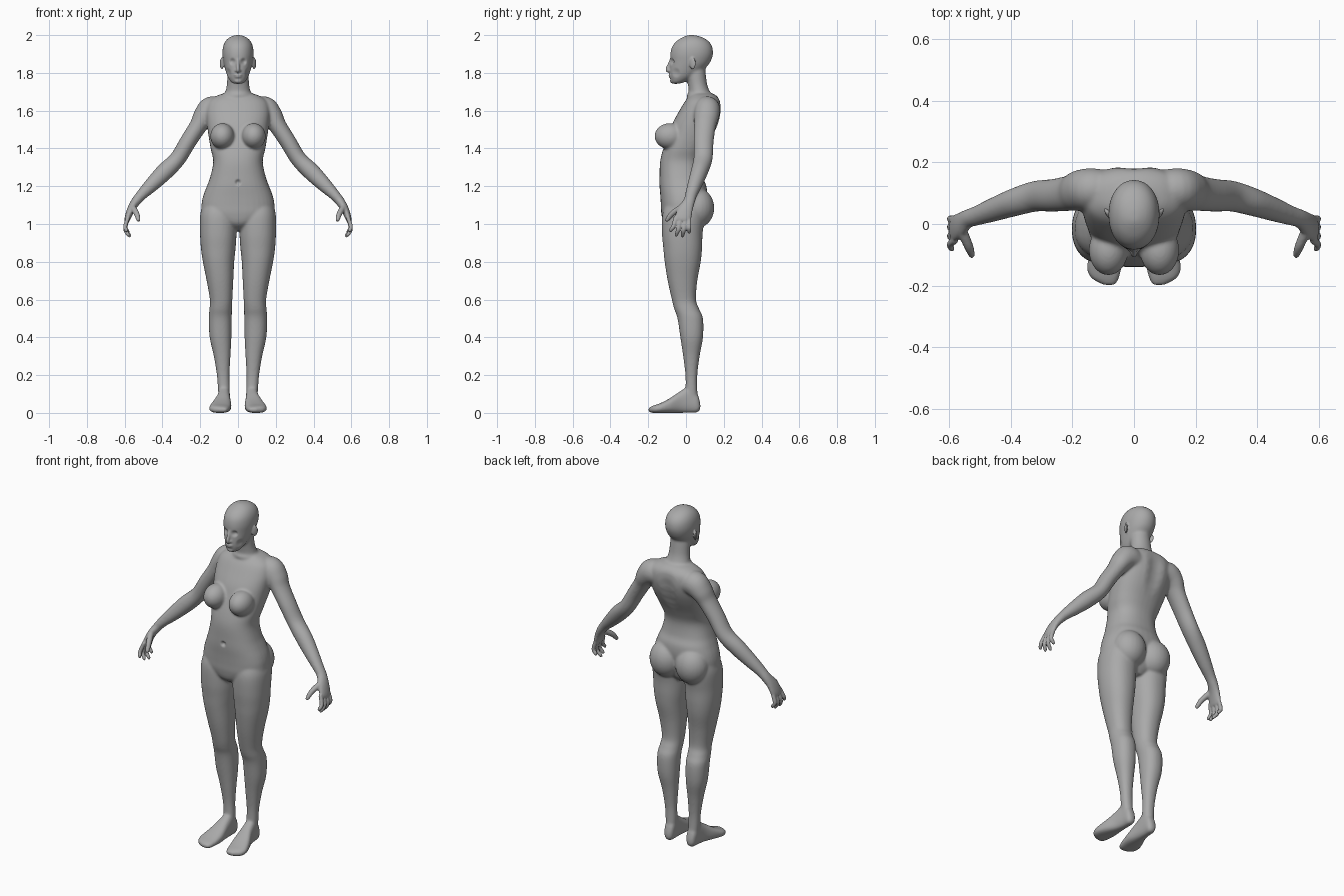
import bpy, bmesh, math
from mathutils import Vector, Matrix

SIDES = 36


def spline(rows, steps=5):
    """Catmull-Rom through rows of numbers."""
    out = []
    for i in range(len(rows) - 1):
        a, b, c, d = (rows[max(0, min(len(rows) - 1, i + k))] for k in (-1, 0, 1, 2))
        for s in range(steps):
            t = s / steps
            out.append([q + 0.5 * t * (r - p + t * (2 * p - 5 * q + 4 * r - s4 + t * (3 * (q - r) + s4 - p)))
                        for p, q, r, s4 in zip(a, b, c, d)])
    out.append(list(rows[-1]))
    return out


def skin(bm, rings):
    vs = [[bm.verts.new(p) for p in ring] for ring in rings]
    n = len(vs[0])
    faces = [bm.faces.new(vs[0]), bm.faces.new(vs[-1])]
    for a, b in zip(vs, vs[1:]):
        for i in range(n):
            j = (i + 1) % n
            faces.append(bm.faces.new((a[i], a[j], b[j], b[i])))
    bmesh.ops.recalc_face_normals(bm, faces=faces)


def oval(power):
    pts = []
    for i in range(SIDES):
        c, s = math.cos(2 * math.pi * i / SIDES), math.sin(2 * math.pi * i / SIDES)
        pts.append((math.copysign(abs(c) ** (2 / power), c), math.copysign(abs(s) ** (2 / power), s)))
    return pts


def loft(bm, rows, side=1, power=2.2, along_y=False):
    """Rows: position, low/high of x, low/high of the other axis."""
    rings = []
    for w, u0, u1, v0, v1 in spline(rows):
        ring = []
        for c, s in oval(power):
            u = side * ((u0 + u1) / 2 + (u1 - u0) / 2 * c)
            v = (v0 + v1) / 2 + (v1 - v0) / 2 * s
            ring.append((u, w, v) if along_y else (u, v, w))
        rings.append(ring)
    skin(bm, rings)


def tube(bm, rows, side=1):
    """Rows: x, y, z, thickness across, thickness front to back."""
    rows = spline(rows)
    pts = [Vector(r[:3]) for r in rows]
    rings = []
    for i, r in enumerate(rows):
        t = (pts[min(i + 1, len(pts) - 1)] - pts[max(i - 1, 0)]).normalized()
        b = Vector((0, 1, 0))
        b = (b - t * t.dot(b)).normalized()
        a = t.cross(b)
        ring = [pts[i] + a * (r[3] * c) + b * (r[4] * s) for c, s in oval(2)]
        rings.append([(side * p.x, p.y, p.z) for p in ring])
    skin(bm, rings)


def ball(bm, centre, radii, side=1, turn=0):
    m = (Matrix.Translation((side * centre[0], centre[1], centre[2]))
         @ Matrix.Rotation(side * turn, 4, 'Z') @ Matrix.Diagonal((*radii, 1)))
    bmesh.ops.create_uvsphere(bm, u_segments=24, v_segments=16, radius=1, matrix=m)


def fuse(ob, voxel, repeats):
    """Melt overlapping parts into one skin."""
    bpy.context.view_layer.objects.active = ob
    m = ob.modifiers.new("fuse", 'REMESH')
    m.mode, m.voxel_size = 'VOXEL', voxel
    s = ob.modifiers.new("soften", 'SMOOTH')
    s.factor, s.iterations = 0.5, repeats
    for name in ("fuse", "soften"):
        bpy.ops.object.modifier_apply(modifier=name)


bm = bmesh.new()

# torso: z, half width, front, back
torso = [(.965, .04, -.07, .05), (1.0, .10, -.115, .08), (1.05, .185, -.13, .095), (1.10, .193, -.133, .105),
         (1.15, .184, -.136, .112), (1.2, .165, -.14, .108), (1.25, .147, -.14, .09), (1.33, .131, -.137, .085),
         (1.40, .145, -.12, .11), (1.48, .158, -.09, .152), (1.54, .166, -.068, .177), (1.60, .17, -.035, .188),
         (1.65, .155, -.005, .182), (1.68, .11, .02, .16), (1.695, .06, .03, .13)]
loft(bm, [(z, -w, w, f, b) for z, w, f, b in torso], power=2.35)

# neck
neck = [(1.62, .09, .02, .15), (1.68, .078, .005, .142), (1.70, .067, .014, .127), (1.74, .059, .01, .112),
        (1.80, .056, .0, .104), (1.84, .05, .0, .1)]
loft(bm, [(z, -w, w, f, b) for z, w, f, b in neck], power=2)

# head
head = [(1.742, .018, -.072, -.045), (1.75, .035, -.078, -.01), (1.775, .052, -.085, .04), (1.80, .062, -.087, .075),
        (1.83, .071, -.086, .108), (1.86, .078, -.083, .13), (1.90, .083, -.083, .143), (1.94, .079, -.073, .138),
        (1.97, .065, -.048, .117), (1.99, .042, -.015, .082), (2.0, .014, .01, .045)]
loft(bm, [(z, -w, w, f, b) for z, w, f, b in head], power=2.1)

leg = [(1.12, .03, .18, -.10, .09), (1.05, .01, .2, -.125, .10), (.95, .008, .201, -.127, .088),
       (.87, .013, .196, -.12, .085), (.8, .02, .186, -.113, .078), (.7, .025, .166, -.097, .06),
       (.6, .03, .149, -.075, .053), (.55, .032, .151, -.062, .07), (.5, .033, .155, -.045, .09),
       (.4, .035, .15, -.03, .09), (.3, .04, .128, -.015, .072), (.2, .045, .112, -.003, .06),
       (.12, .043, .106, -.002, .06), (.05, .045, .1, 0, .065)]
foot = [(.076, .06, .085, .02, .05), (.06, .045, .1, .003, .1), (.02, .042, .105, 0, .14), (-.03, .04, .115, 0, .115),
        (-.09, .035, .14, 0, .075), (-.14, .04, .153, 0, .05), (-.175, .048, .14, 0, .038), (-.198, .06, .1, .006, .027)]
arm = [(.09, .11, 1.60, .06, .065), (.14, .112, 1.605, .071, .069), (.18, .108, 1.57, .058, .066),
       (.21, .10, 1.52, .047, .058), (.265, .093, 1.435, .044, .053), (.32, .09, 1.345, .043, .05),
       (.39, .07, 1.275, .046, .045), (.46, .045, 1.205, .038, .038), (.51, .027, 1.155, .029, .032),
       (.54, .017, 1.12, .025, .031), (.565, -.003, 1.08, .021, .041), (.583, -.015, 1.035, .017, .045),
       (.588, -.018, 1.012, .013, .041)]
for side in (1, -1):
    loft(bm, leg, side)
    loft(bm, foot, side, power=2.6, along_y=True)
    tube(bm, arm, side)
    ball(bm, (.083, -.085, 1.465), (.064, .082, .069), side)   # breast
    ball(bm, (.085, .06, 1.085), (.095, .09, .105), side)      # buttock

mesh = bpy.data.meshes.new("body")
bm.to_mesh(mesh)
bm.free()
body = bpy.data.objects.new("body", mesh)
bpy.context.collection.objects.link(body)
fuse(body, .006, 8)

# fine parts: fingers, thumb, ears, nose, lips
bm = bmesh.new()
bm.from_mesh(mesh)
fingers = [(-.052, -.08, .587, .958), (-.028, -.05, .578, .935), (-.004, -.018, .57, .93), (.016, .017, .578, .95)]
for side in (1, -1):
    for base, tip, x, z in fingers:
        mid = (base + tip) / 2
        tube(bm, [(.58, base, 1.04, .011, .012), (.597, mid, (1.02 + z) / 2, .011, .0115),
                  (x + .005, tip, z + .01, .0095, .0095), (x, tip, z, .005, .005)], side)
    tube(bm, [(.56, -.02, 1.09, .017, .017), (.538, -.07, 1.057, .015, .015),
              (.528, -.098, 1.025, .011, .011), (.526, -.106, 1.015, .006, .006)], side)
    ball(bm, (.086, .035, 1.85), (.007, .019, .032), side, turn=-.5)
    ball(bm, (.010, -.084, 1.812), (.008, .010, .007), side)
tube(bm, [(0, -.078, 1.872, .007, .008), (0, -.087, 1.845, .008, .010), (0, -.097, 1.818, .010, .012),
          (0, -.088, 1.806, .008, .009)])
ball(bm, (0, -.083, 1.789), (.022, .010, .005))
ball(bm, (0, -.082, 1.779), (.019, .010, .005))
ball(bm, (0, -.072, 1.757), (.02, .013, .012))
bm.to_mesh(mesh)
bm.free()
fuse(body, .005, 2)

# soft dents: eye sockets, cheeks, spine groove, navel
dents = [((0, -.14, 1.22), .02, (0, .012, 0))]
dents += [((0, .18, 1.36 + .05 * i), .07, (0, -.008, 0)) for i in range(6)]
for side in (1, -1):
    dents += [((side * .03, -.076, 1.86), .022, (0, .011, 0)),
              ((side * .055, -.055, 1.80), .03, (-side * .004, .004, 0))]
for centre, radius, shift in dents:
    centre, shift = Vector(centre), Vector(shift)
    for v in mesh.vertices:
        d = (v.co - centre).length / radius
        if d < 1:
            v.co += shift * (1 - d * d) ** 2

# one plain grey
grey = bpy.data.materials.new("plain grey")
grey.diffuse_color = (.4, .4, .4, 1)
mesh.materials.clear()
mesh.materials.append(grey)
for p in mesh.polygons:
    p.use_smooth = True
    p.material_index = 0
